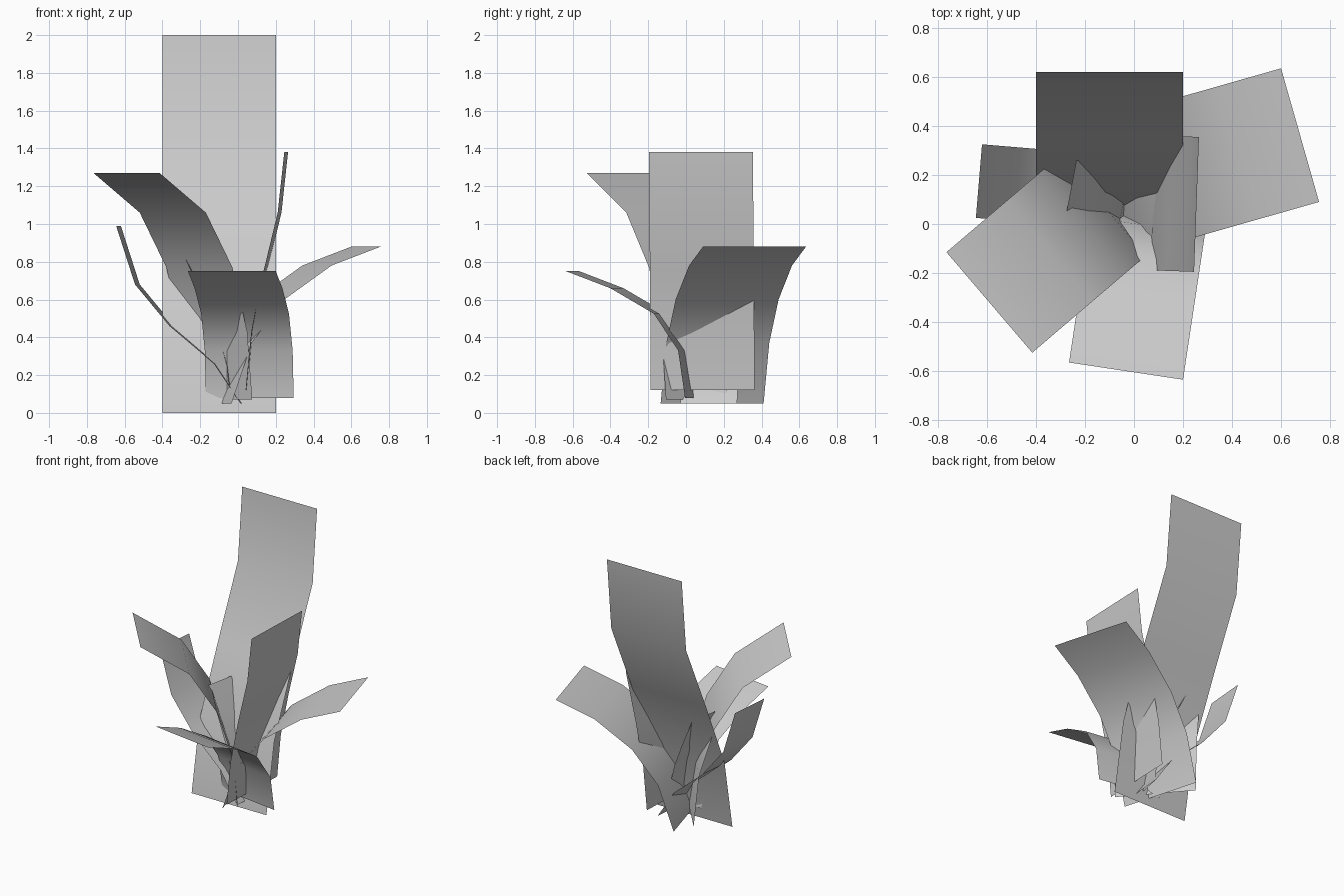
import bpy
from mathutils import Vector


def blade(name, tip_a, tip_b, rows):
    """Flat strip: tip edge a-b, swept inward; rows = (distance back from tip, z)."""
    a, b = Vector(tip_a), Vector(tip_b)
    across = (b - a).normalized()
    inward = Vector((-across.y, across.x))
    verts, faces = [], []
    for dist, z in rows:
        for p in (a, b):
            q = p + inward * dist
            verts.append((q.x, q.y, z))
    for i in range(len(rows) - 1):
        k = 2 * i
        faces.append((k, k + 1, k + 3, k + 2))
    mesh = bpy.data.meshes.new(name)
    mesh.from_pydata(verts, [], faces)
    mesh.shade_smooth()
    obj = bpy.data.objects.new(name, mesh)
    bpy.context.collection.objects.link(obj)


# tall leaf at the back
blade("tall_back_leaf", (0.2, 0.62), (-0.4, 0.62),
      [(0, 2.0), (0.05, 1.48), (0.28, 0.98), (0.49, 0.5), (0.58, 0)])
# upright leaf on the right
blade("upright_right_leaf", (0.245, -0.195), (0.265, 0.355),
      [(0, 1.38), (0.035, 1.06), (0.11, 0.75), (0.175, 0.43), (0.205, 0.12)])
# arching leaf on the right
blade("arching_right_leaf", (0.755, 0.09), (0.6, 0.635),
      [(0, 0.88), (0.27, 0.78), (0.53, 0.6), (0.71, 0.37), (0.82, 0.05)])
# drooping leaf at the front
blade("front_leaf", (-0.265, -0.565), (0.2, -0.635),
      [(0, 0.75), (0.237, 0.66), (0.47, 0.525), (0.6, 0.33), (0.637, 0.08)])
# wide leaf at the front left
blade("front_left_leaf", (-0.765, -0.115), (-0.415, -0.525),
      [(0, 1.27), (0.322, 1.06), (0.507, 0.77), (0.61, 0.43), (0.645, 0.07)])
# curling leaf on the left
blade("left_leaf", (-0.62, 0.325), (-0.645, 0.025),
      [(0, 0.99), (0.1, 0.68), (0.283, 0.46), (0.52, 0.26), (0.66, 0.05)])
# small inner leaf
blade("small_inner_leaf", (-0.235, 0.26), (-0.275, 0.05),
      [(0, 0.81), (0.09, 0.62), (0.17, 0.43), (0.22, 0.25), (0.24, 0.08)])
